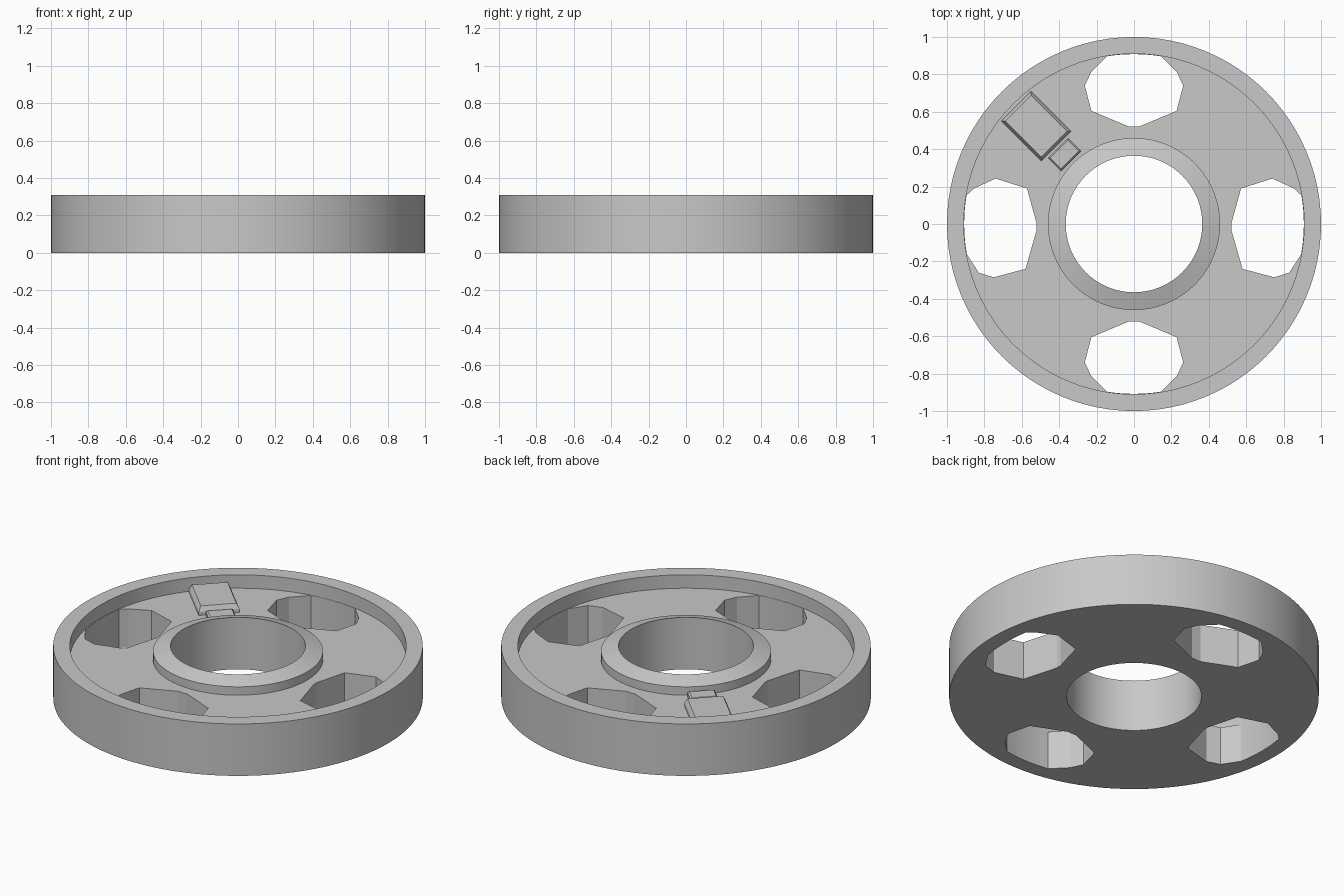
import bpy, bmesh, math
from mathutils import Matrix, Vector

cube = bpy.data.objects.get("Cube")
if cube:
    bpy.data.objects.remove(cube, do_unlink=True)

grey = bpy.data.materials.new("plain_grey")
grey.use_nodes = True
grey.diffuse_color = (0.58, 0.58, 0.58, 1)
grey.node_tree.nodes["Principled BSDF"].inputs["Base Color"].default_value = grey.diffuse_color

FLOOR = 0.23
HEIGHT = 0.31
RIM_INNER = 0.91
HUB_OUTER = 0.46
SEGMENTS = 96


def make_object(name, bm):
    bmesh.ops.recalc_face_normals(bm, faces=bm.faces[:])
    mesh = bpy.data.meshes.new(name)
    bm.to_mesh(mesh)
    bm.free()
    mesh.materials.clear()
    mesh.materials.append(grey)
    obj = bpy.data.objects.new(name, mesh)
    bpy.context.collection.objects.link(obj)
    return obj


def smooth(obj):
    """Smooth the round walls, keep the edges crisp."""
    bpy.ops.object.select_all(action="DESELECT")
    obj.select_set(True)
    bpy.context.view_layer.objects.active = obj
    bpy.ops.object.shade_smooth_by_angle(angle=math.radians(15))


def lathe(name, profile):
    """Turn a closed (radius, z) profile around the z axis."""
    bm = bmesh.new()
    rings = []
    for i in range(SEGMENTS):
        a = math.tau * i / SEGMENTS
        rings.append([bm.verts.new((r * math.cos(a), r * math.sin(a), z)) for r, z in profile])
    for i, ring in enumerate(rings):
        after = rings[(i + 1) % SEGMENTS]
        for j in range(len(profile)):
            k = (j + 1) % len(profile)
            bm.faces.new((ring[j], after[j], after[k], ring[k]))
    smooth(make_object(name, bm))


def arc(radius, start, end, steps):
    """Points along a circle, both ends included."""
    angles = [start + (end - start) * i / steps for i in range(steps + 1)]
    return [(radius * math.cos(a), radius * math.sin(a)) for a in angles]


def pierced_slab(name, outlines, height):
    """Fill flat outlines, inner ones becoming holes, and give them thickness."""
    curve = bpy.data.curves.new(name + "_outline", "CURVE")
    curve.dimensions = "2D"
    curve.fill_mode = "BOTH"
    curve.extrude = height / 2
    for outline in outlines:
        spline = curve.splines.new("POLY")
        spline.points.add(len(outline) - 1)
        for point, (x, y) in zip(spline.points, outline):
            point.co = (x, y, 0, 1)
        spline.use_cyclic_u = True
    helper = bpy.data.objects.new(name + "_outline", curve)
    bpy.context.collection.objects.link(helper)
    bpy.context.view_layer.update()
    filled = helper.evaluated_get(bpy.context.evaluated_depsgraph_get())
    bm = bmesh.new()
    bm.from_mesh(filled.to_mesh())
    filled.to_mesh_clear()
    bpy.data.objects.remove(helper, do_unlink=True)
    bmesh.ops.remove_doubles(bm, verts=bm.verts[:], dist=0.0001)
    bmesh.ops.translate(bm, verts=bm.verts[:], vec=(0, 0, height / 2))
    smooth(make_object(name, bm))


def chamfered_block(name, radius, size, top, inset, drop):
    """Block on the floor with a bevelled top, on the back right diagonal."""
    bm = bmesh.new()
    bmesh.ops.create_cube(bm, size=1)
    for v in bm.verts:
        v.co.x *= size[0]
        v.co.y *= size[1]
        v.co.z = top - drop if v.co.z > 0 else FLOOR - 0.005
    face = max(bm.faces, key=lambda f: f.calc_center_median().z)
    bmesh.ops.inset_region(bm, faces=[face], thickness=inset)
    for v in face.verts:
        v.co.z = top
    turn = Matrix.Rotation(math.radians(135), 4, "Z")
    bm.transform(turn @ Matrix.Translation(Vector((radius, 0, 0))))
    make_object(name, bm)


# Outer rim and sloped hub
lathe("rim", [(1, 0), (1, HEIGHT), (RIM_INNER, HEIGHT), (RIM_INNER, 0)])
lathe("hub", [(HUB_OUTER, 0), (HUB_OUTER, 0.28), (0.365, HEIGHT), (0.365, 0)])

# Four window outlines: front and back mirror, left and right mirror
WALL = RIM_INNER - 0.002
QUARTER = math.pi / 2
side = [(0.23, 0.81), (0.263, 0.74), (0.228, 0.605), (0.03, 0.522)]
back = arc(WALL, QUARTER + 0.16, QUARTER - 0.16, 8) + side + [(-x, y) for x, y in reversed(side)]
left = arc(WALL, 0.17, -0.18, 8) + [
    (0.83, -0.26), (0.75, -0.285), (0.58, -0.24), (0.52, -0.03),
    (0.52, 0.0), (0.572, 0.19), (0.74, 0.243), (0.855, 0.19)]
windows = []
for sign in (1, -1):
    windows.append([(x, sign * y) for x, y in back])
    windows.append([(sign * x, y) for x, y in left])

# Recessed floor pierced by the windows and the hub
circles = [arc(r, 0, math.tau, SEGMENTS)[:-1] for r in (RIM_INNER, HUB_OUTER)]
pierced_slab("floor", circles + windows, FLOOR)

# Raised blocks on the floor
chamfered_block("large_block", 0.74, (0.302, 0.224), 0.28, 0.02, 0.03)
chamfered_block("small_block", 0.525, (0.098, 0.15), 0.265, 0.012, 0.01)
